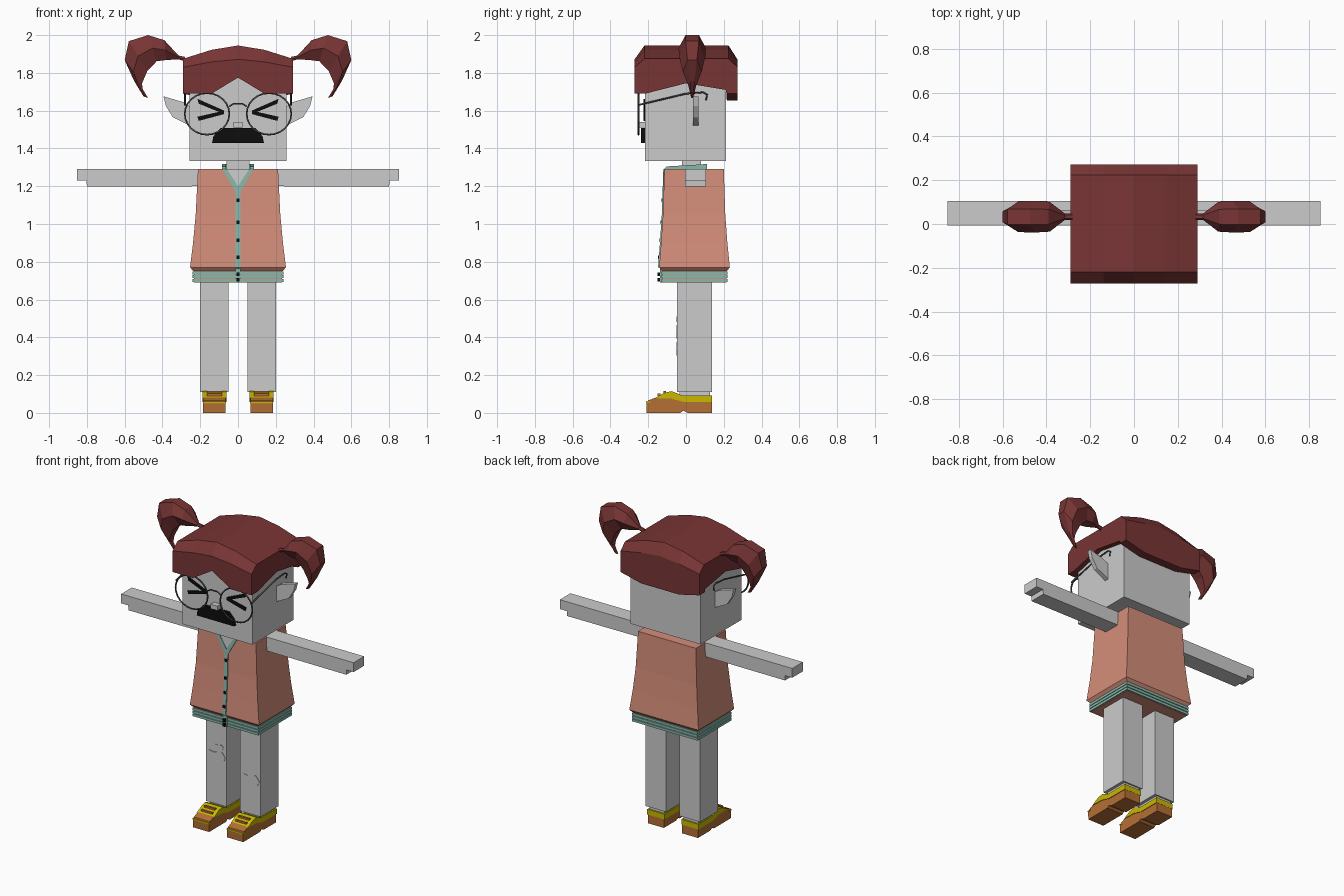
import bpy, bmesh, math

cube = bpy.data.objects.get("Cube")
if cube:
    bpy.data.objects.remove(cube, do_unlink=True)


def material(name, r, g, b):
    m = bpy.data.materials.new(name)
    m.use_nodes = True
    m.diffuse_color = (r, g, b, 1)
    m.node_tree.nodes["Principled BSDF"].inputs["Base Color"].default_value = (r, g, b, 1)
    return m


GREY = material("pale_grey", 0.6, 0.6, 0.6)
SALMON = material("salmon", 0.66, 0.27, 0.195)
HAIR = material("dark_red", 0.19, 0.035, 0.035)
TEAL = material("teal", 0.25, 0.48, 0.41)
YELLOW = material("yellow", 0.58, 0.48, 0.0)
BROWN = material("orange_brown", 0.46, 0.16, 0.035)
BLACK = material("black", 0.004, 0.004, 0.004)
WIRE = material("dark_grey", 0.07, 0.07, 0.07)


def loft(name, rings, mat):
    """Closed solid through equal-length rings of points."""
    bm = bmesh.new()
    rows = [[bm.verts.new(p) for p in ring] for ring in rings]
    n = len(rows[0])
    for a, b in zip(rows, rows[1:]):
        for i in range(n):
            j = (i + 1) % n
            bm.faces.new((a[i], a[j], b[j], b[i]))
    bm.faces.new(rows[0])
    bm.faces.new(rows[-1])
    bmesh.ops.recalc_face_normals(bm, faces=bm.faces)
    mesh = bpy.data.meshes.new(name)
    bm.to_mesh(mesh)
    bm.free()
    mesh.materials.append(mat)
    obj = bpy.data.objects.new(name, mesh)
    bpy.context.collection.objects.link(obj)
    return obj


def side_prism(name, yz, x0, x1, mat):
    return loft(name, [[(x, y, z) for y, z in yz] for x in (x0, x1)], mat)


def front_prism(name, xz, y0, y1, mat):
    return loft(name, [[(x, y, z) for x, z in xz] for y in (y0, y1)], mat)


def rect(x0, x1, y0, y1, z):
    return [(x0, y0, z), (x1, y0, z), (x1, y1, z), (x0, y1, z)]


def box(name, x0, x1, y0, y1, z0, z1, mat):
    return loft(name, [rect(x0, x1, y0, y1, z0), rect(x0, x1, y0, y1, z1)], mat)


def wire(name, points, closed=False):
    curve = bpy.data.curves.new(name, "CURVE")
    curve.dimensions = "3D"
    curve.bevel_depth = 0.005
    curve.bevel_resolution = 1
    curve.use_fill_caps = True
    spline = curve.splines.new("POLY")
    spline.points.add(len(points) - 1)
    for p, co in zip(spline.points, points):
        p.co = (*co, 1)
    spline.use_cyclic_u = closed
    curve.materials.append(WIRE)
    obj = bpy.data.objects.new(name, curve)
    bpy.context.collection.objects.link(obj)
    bpy.ops.object.select_all(action="DESELECT")
    obj.select_set(True)
    bpy.context.view_layer.objects.active = obj
    bpy.ops.object.convert(target="MESH")


# Jacket: half width, front and back at each height
JACKET = [(0.75, 0.235, -0.125, 0.215), (0.77, 0.254, -0.142, 0.232), (0.9, 0.238, -0.132, 0.219),
          (1.05, 0.224, -0.122, 0.208), (1.29, 0.212, -0.114, 0.2)]
loft("jacket", [rect(-w, w, f, b, z) for z, w, f, b in JACKET], SALMON)


def front_y(z):
    for (z0, _, f0, _), (z1, _, f1, _) in zip(JACKET[1:], JACKET[2:]):
        if z <= z1:
            return f0 + (f1 - f0) * (z - z0) / (z1 - z0)
    return JACKET[-1][2]


def jacket_plate(name, xz, lift, mat):
    """Thin plate that follows the sloping jacket front."""
    loft(name, [[(x, front_y(z) + d, z) for x, z in xz] for d in (-lift, 0.002)], mat)


# Ribbed hem
box("hem_core", -0.234, 0.234, -0.124, 0.214, 0.69, 0.755, SALMON)
for i in range(3):
    z = 0.693 + i * 0.02
    box(f"hem_band_{i}", -0.241, 0.241, -0.131, 0.221, z, z + 0.016, TEAL)

# Neckline, placket, collar and buttons
jacket_plate("neckline_skin", [(-0.06, 1.292), (0, 1.18), (0.06, 1.292)], 0.003, GREY)
heights = (0.77, 0.9, 1.05, 1.19)
jacket_plate("placket", [(-0.012, z) for z in heights] + [(0.012, z) for z in heights[::-1]], 0.006, TEAL)
box("hem_placket", -0.014, 0.014, -0.137, -0.12, 0.69, 0.768, TEAL)
for s, side in ((1, "left"), (-1, "right")):
    jacket_plate(f"neck_trim_{side}", [(0, 1.175), (s * 0.016, 1.175), (s * 0.082, 1.292),
                                       (s * 0.06, 1.292), (0, 1.2)], 0.006, TEAL)
    side_prism(f"collar_{side}", [(-0.118, 1.288), (-0.1, 1.305), (0.11, 1.317), (0.11, 1.288)],
               s * 0.064, s * 0.085, TEAL)
box("collar_back", -0.085, 0.085, 0.09, 0.11, 1.288, 1.317, TEAL)
for i, z in enumerate((0.705, 0.735, 0.825, 0.915, 1.01, 1.125)):
    y = front_y(max(z, 0.77))
    box(f"button_{i}", -0.009, 0.009, y - 0.01, y + 0.01, z - 0.009, z + 0.009, BLACK)

# Neck and head
box("neck", -0.06, 0.06, -0.02, 0.08, 1.25, 1.36, GREY)
box("head", -0.257, 0.257, -0.217, 0.213, 1.333, 1.8, GREY)
box("nose", -0.025, 0.025, -0.252, -0.21, 1.51, 1.54, GREY)
front_prism("moustache", [(-0.137, 1.43), (0.137, 1.43), (0.13, 1.465), (0.092, 1.508),
                          (-0.092, 1.508), (-0.13, 1.465)], -0.238, -0.212, BLACK)

# Hair cap: cross-sections from one side to the other
sections = []
for x, front_low, front_top, top, back_low in (
        (-0.29, 1.69, 1.83, 1.875, 1.69), (-0.14, 1.69, 1.858, 1.922, 1.655), (0, 1.775, 1.872, 1.945, 1.655),
        (0.14, 1.69, 1.858, 1.922, 1.655), (0.29, 1.69, 1.83, 1.875, 1.69)):
    profile = [(-0.272, front_low), (-0.272, front_top), (-0.22, top), (0.225, top), (0.272, front_top),
               (0.272, back_low), (0.216, back_low), (0.212, 1.71), (0, 1.745), (-0.216, front_low)]
    sections.append([(x, y, z) for y, z in profile])
loft("hair_cap", sections, HAIR)

# Pigtails: outer x, z, inner x, z and half depth along the curl
TAIL = [(0.28, 1.885, 0.28, 1.86, 0.014), (0.315, 1.892, 0.315, 1.872, 0.014), (0.39, 1.973, 0.38, 1.868, 0.068),
        (0.476, 2.0, 0.43, 1.862, 0.072), (0.578, 1.968, 0.48, 1.81, 0.07), (0.6, 1.868, 0.508, 1.745, 0.05),
        (0.55, 1.757, 0.505, 1.715, 0.022), (0.5, 1.675, 0.477, 1.668, 0.006)]


def pigtail_ring(s, ox, oz, ix, iz, depth):
    def at(t, d):
        return (s * (ox + (ix - ox) * t), 0.033 + d, oz + (iz - oz) * t)
    return [at(0, -depth * 0.5), at(0, depth * 0.5), at(0.5, depth),
            at(1, depth * 0.5), at(1, -depth * 0.5), at(0.5, -depth)]


for s, side in ((1, "left"), (-1, "right")):
    loft(f"pigtail_{side}", [pigtail_ring(s, *row) for row in TAIL], HAIR)

    # Pointed ear
    ear = [(0.25, 1.62), (0.29, 1.645), (0.395, 1.676), (0.382, 1.625), (0.345, 1.565), (0.25, 1.518)]
    front_prism(f"ear_{side}", [(s * x, z) for x, z in ear], 0.037, 0.065, GREY)

    # Squeezed-shut eye made of two strokes
    for part, z, h in (("upper", 1.65, 0.013), ("lower", 1.557, 0.011)):
        front_prism(f"eye_{part}_{side}", [(s * 0.208, z - h), (s * 0.215, z + h), (s * 0.073, 1.6),
                                           (s * 0.073, 1.582)], -0.224, -0.215, BLACK)

    # Spectacle rim and temple
    angles = [math.tau * i / 24 for i in range(24)]
    wire(f"rim_{side}", [(s * 0.164 + 0.118 * math.cos(a), -0.252, 1.583 + 0.11 * math.sin(a))
                         for a in angles], True)
    wire(f"temple_{side}", [(s * 0.28, y, z) for y, z in ((-0.252, 1.63), (0, 1.69), (0.09, 1.697),
                                                       (0.112, 1.685), (0.105, 1.655))])

    # Arm with stepped hand
    arm = [(0.2, 1.2), (0.8, 1.198), (0.802, 1.23), (0.853, 1.23), (0.853, 1.292), (0.2, 1.292)]
    front_prism(f"arm_{side}", [(s * x, z) for x, z in arm], -0.006, 0.105, GREY)

    # Leg and ankle
    box(f"leg_{side}", s * 0.05, s * 0.2, -0.048, 0.137, 0.11, 0.74, GREY)
    box(f"ankle_{side}", s * 0.07, s * 0.18, -0.035, 0.128, 0.05, 0.112, GREY)

    # Shoe: brown body, yellow upper, toe stripe and laces
    side_prism(f"shoe_body_{side}", [(-0.208, 0), (-0.03, 0), (-0.015, 0.012), (0.01, 0), (0.137, 0),
                                     (0.137, 0.058), (-0.01, 0.058), (-0.075, 0.085), (-0.15, 0.085),
                                     (-0.2, 0.066), (-0.21, 0.05)], s * 0.066, s * 0.184, BROWN)
    side_prism(f"shoe_upper_{side}", [(-0.165, 0.078), (-0.115, 0.106), (-0.075, 0.115), (-0.02, 0.092),
                                      (0.138, 0.092), (0.138, 0.057), (-0.01, 0.057), (-0.075, 0.075)],
               s * 0.062, s * 0.188, YELLOW)
    box(f"toe_stripe_{side}", s * 0.064, s * 0.186, -0.212, -0.19, 0.052, 0.06, YELLOW)
    for i, y in enumerate((-0.15, -0.12)):
        z = 0.09 + i * 0.014
        box(f"lace_{i}_{side}", s * 0.085, s * 0.165, y, y + 0.014, z, z + 0.012, BROWN)

wire("bridge", [(-0.047, -0.252, 1.622), (-0.025, -0.252, 1.636), (0.025, -0.252, 1.636), (0.047, -0.252, 1.622)])


# Torn knee patches
def patch(name, cx, cz, w, h):
    outline = [(-1, 0.1), (-0.75, 0.75), (-0.3, 0.6), (0.6, 1), (1, 0), (0.75, -0.9), (0, -0.6), (-0.7, -1)]
    front_prism(name, [(cx + w * u, cz + h * v) for u, v in outline], -0.051, -0.046, GREY)


patch("knee_patch_right", -0.125, 0.43, 0.068, 0.035)
patch("knee_tear_right", -0.105, 0.495, 0.034, 0.015)
patch("knee_patch_left", 0.125, 0.34, 0.068, 0.035)
